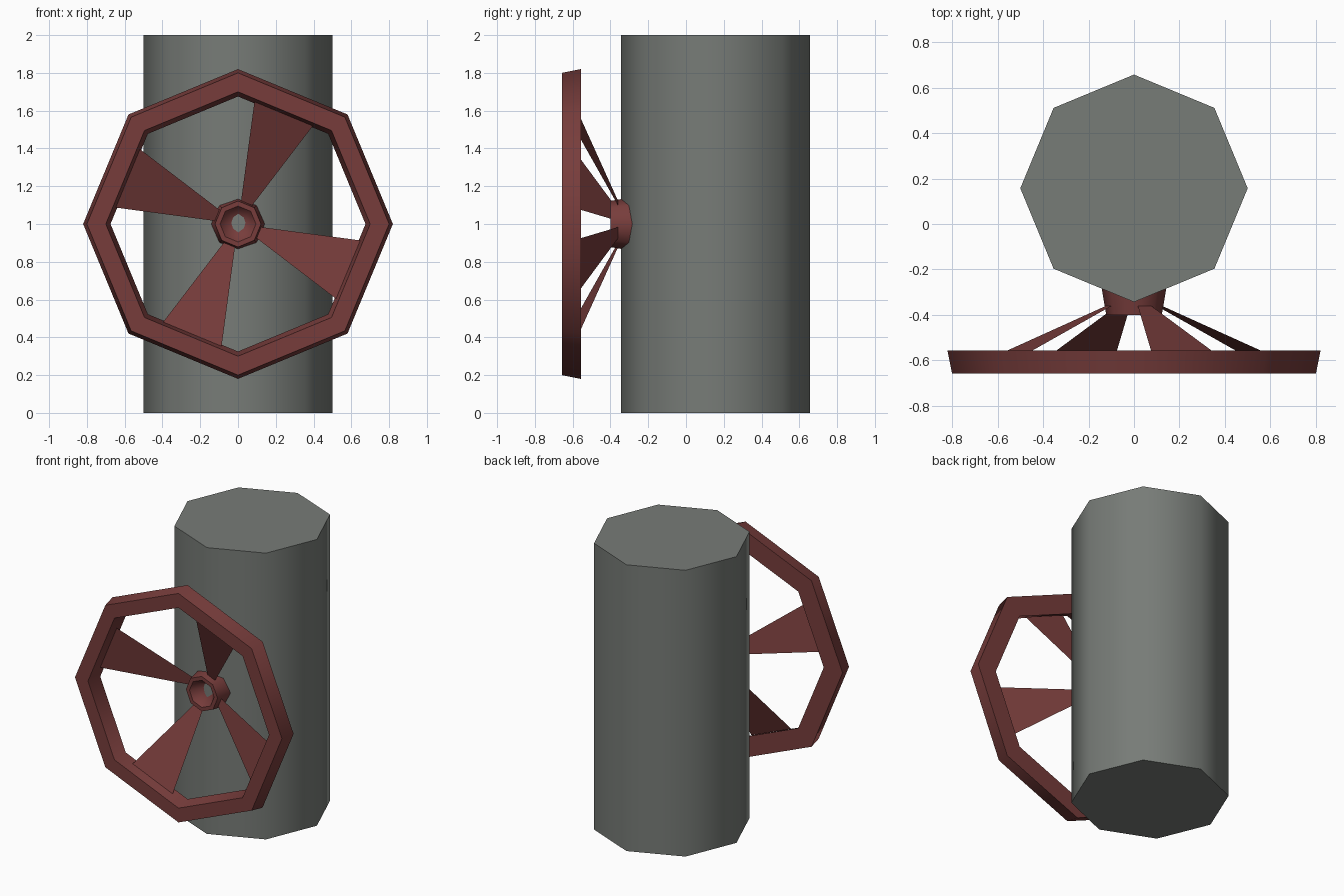
import bpy, bmesh, math
from math import sin, cos, pi

if "Cube" in bpy.data.objects:
    bpy.data.objects.remove(bpy.data.objects["Cube"])

N = 8          # sides of every round part
ZC = 1.0       # wheel axle height


def material(name, rgb):
    m = bpy.data.materials.new(name)
    m.diffuse_color = (*rgb, 1)
    m.use_nodes = True
    m.node_tree.nodes["Principled BSDF"].inputs["Base Color"].default_value = m.diffuse_color
    return m


grey = material("pipe grey", (0.185, 0.2, 0.185))
red = material("valve red", (0.185, 0.046, 0.044))


def make(name, bm, mat, fix=True):
    if fix:
        bmesh.ops.recalc_face_normals(bm, faces=bm.faces)
    me = bpy.data.meshes.new(name)
    bm.to_mesh(me)
    bm.free()
    me.materials.append(mat)
    ob = bpy.data.objects.new(name, me)
    bpy.context.collection.objects.link(ob)
    bpy.context.view_layer.objects.active = ob
    ob.select_set(True)
    bpy.ops.object.shade_smooth_by_angle(angle=math.radians(50))
    ob.select_set(False)
    return ob


def point(r, y, k):
    a = 2 * pi * k / N
    return (r * cos(a), y, ZC + r * sin(a))


def loop(bm, r, y):
    return [bm.verts.new(point(r, y, k)) for k in range(N)]


def bridge(bm, a, b):
    for k in range(N):
        j = (k + 1) % N
        bm.faces.new((a[k], a[j], b[j], b[k]))


# Upright pipe
bm = bmesh.new()
rings = [[bm.verts.new((0.5 * cos(2 * pi * k / N), 0.157 + 0.5 * sin(2 * pi * k / N), z))
          for k in range(N)] for z in (0, 2)]
bridge(bm, *rings)
for r in rings:
    bm.faces.new(r)
make("pipe", bm, grey)

# Wheel rim: tapered rectangular section swept round the axle
bm = bmesh.new()
section = [(0.80, -0.657), (0.82, -0.557), (0.675, -0.557), (0.70, -0.657)]
loops = [loop(bm, r, y) for r, y in section]
for i in range(4):
    bridge(bm, loops[i], loops[(i + 1) % 4])
make("wheel_rim", bm, red)

# Hub: flared collar with a dished front that the pipe corner shows through
bm = bmesh.new()
back, front, lip = loop(bm, 0.146, -0.26), loop(bm, 0.122, -0.40), loop(bm, 0.095, -0.40)
bridge(bm, back, front)
bridge(bm, front, lip)
bm.faces.new(back)
apex = bm.verts.new((0.005, -0.28, ZC + 0.01))
for k in range(N):
    bm.faces.new((lip[k], lip[(k + 1) % N], apex))
make("hub", bm, red)

# Four thin spokes, each joining the middle of a hub side to a rim side
bm = bmesh.new()


def along(r, y, k, t):
    a, b = point(r, y, k), point(r, y, k + 1)
    return bm.verts.new([p + (q - p) * t for p, q in zip(a, b)])


for k in range(1, N, 2):
    bm.faces.new((along(0.13, -0.36, k, 0.18), along(0.13, -0.36, k, 0.82),
                  along(0.683, -0.597, k, 0.82), along(0.683, -0.597, k, 0.18)))
make("spokes", bm, red, fix=False)
